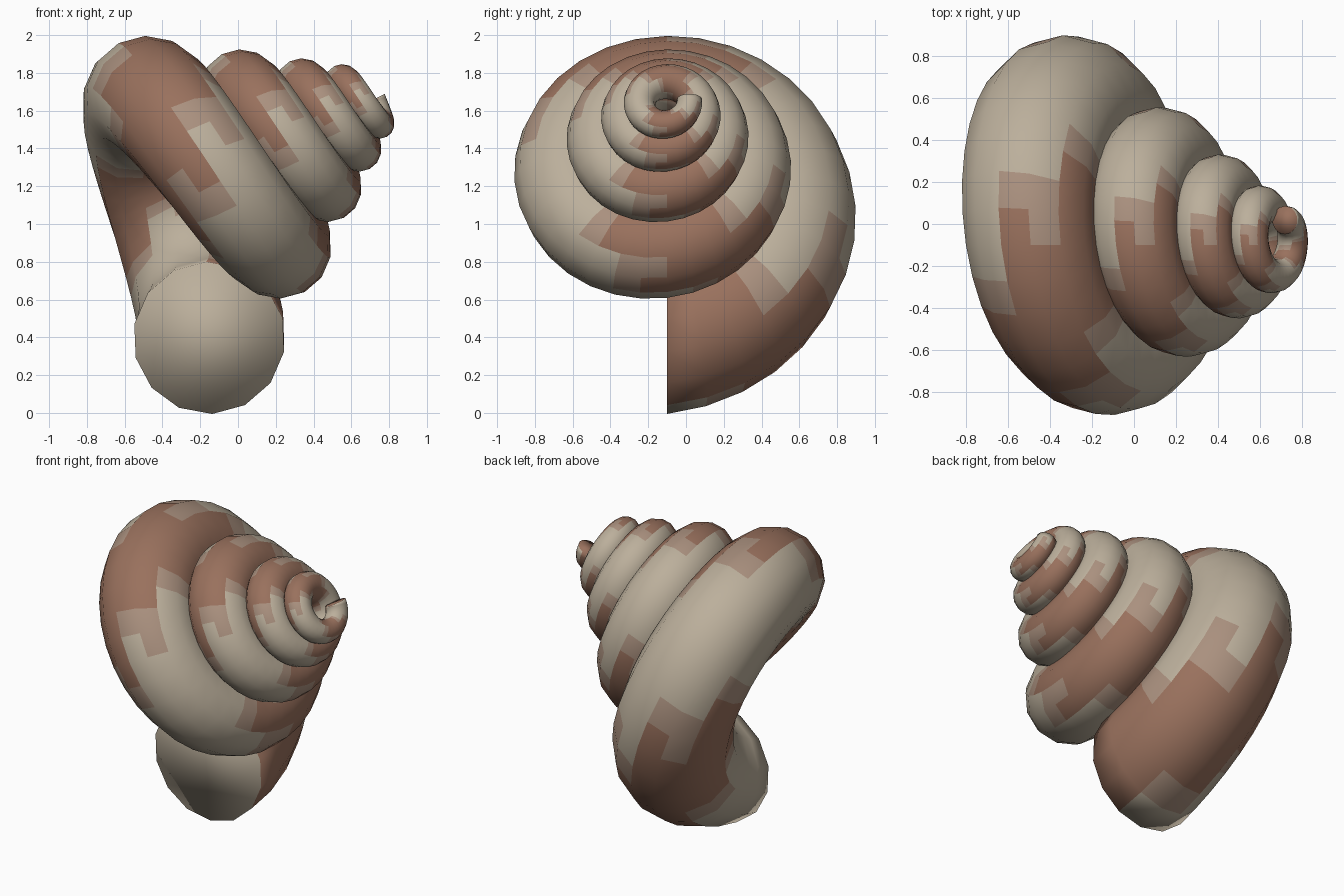
import bpy, bmesh
from math import cos, sin, pi, radians
from mathutils import Vector

if "Cube" in bpy.data.objects:
    bpy.data.objects.remove(bpy.data.objects["Cube"])

SIDES, RINGS, TURNS = 14, 32, 4.25      # tube sides, rings per turn, turns
GROWTH = 0.657                          # size ratio from one turn to the next
TILT = radians(28)
AXIS = Vector((cos(TILT), 0, sin(TILT)))
DOWN = Vector((sin(TILT), 0, -cos(TILT)))
BACK = Vector((0, 1, 0))
APEX = Vector((0.96, -0.1, 1.787))
AXIAL, RADIAL, TUBE = 1.635, 0.705, 0.403


def material(name, rgb):
    m = bpy.data.materials.new(name)
    m.diffuse_color = (*rgb, 1)
    m.use_nodes = True
    m.node_tree.nodes["Principled BSDF"].inputs["Base Color"].default_value = m.diffuse_color
    return m


def shade(t, j):
    """Helical stripes with a jagged border: 0 pale, 1 mid, 2 brown."""
    phi = 0.25 + (j + 0.5) / SIDES
    u = (2 * t - phi + 0.25 + (0.04 if j % 2 else -0.04)) % 1
    if 0.04 < u < 0.40:
        return 2
    return 1 if u < 0.48 or u > 0.97 else 0


# Spiral tube, from the wide mouth to the tip
bm = bmesh.new()
rings = []
count = int(RINGS * TURNS)
for i in range(count + 1):
    t = i / RINGS
    s = GROWTH ** t
    out = DOWN * cos(2 * pi * t) + BACK * sin(2 * pi * t)
    centre = APEX + s * (out * RADIAL - AXIS * AXIAL)
    ring = []
    for j in range(SIDES):
        p = pi / 2 + 2 * pi * j / SIDES
        ring.append(bm.verts.new(centre + s * TUBE * (AXIS * cos(p) + out * sin(p))))
    rings.append(ring)
for i in range(count):
    a, b = rings[i], rings[i + 1]
    for j in range(SIDES):
        k = (j + 1) % SIDES
        f = bm.faces.new((a[j], a[k], b[k], b[j]))
        f.material_index = shade((i + 0.5) / RINGS, j)

# Flat ends
bm.faces.new(rings[0])
bm.faces.new(rings[-1]).material_index = 2
bmesh.ops.recalc_face_normals(bm, faces=bm.faces)
for f in bm.faces:
    f.smooth = True

mesh = bpy.data.meshes.new("spiral_shell")
bm.to_mesh(mesh)
bm.free()
for m in (material("pale", (0.50, 0.43, 0.33)),
          material("mid", (0.40, 0.28, 0.21)),
          material("brown", (0.32, 0.165, 0.11))):
    mesh.materials.append(m)
shell = bpy.data.objects.new("spiral_shell", mesh)
bpy.context.collection.objects.link(shell)
